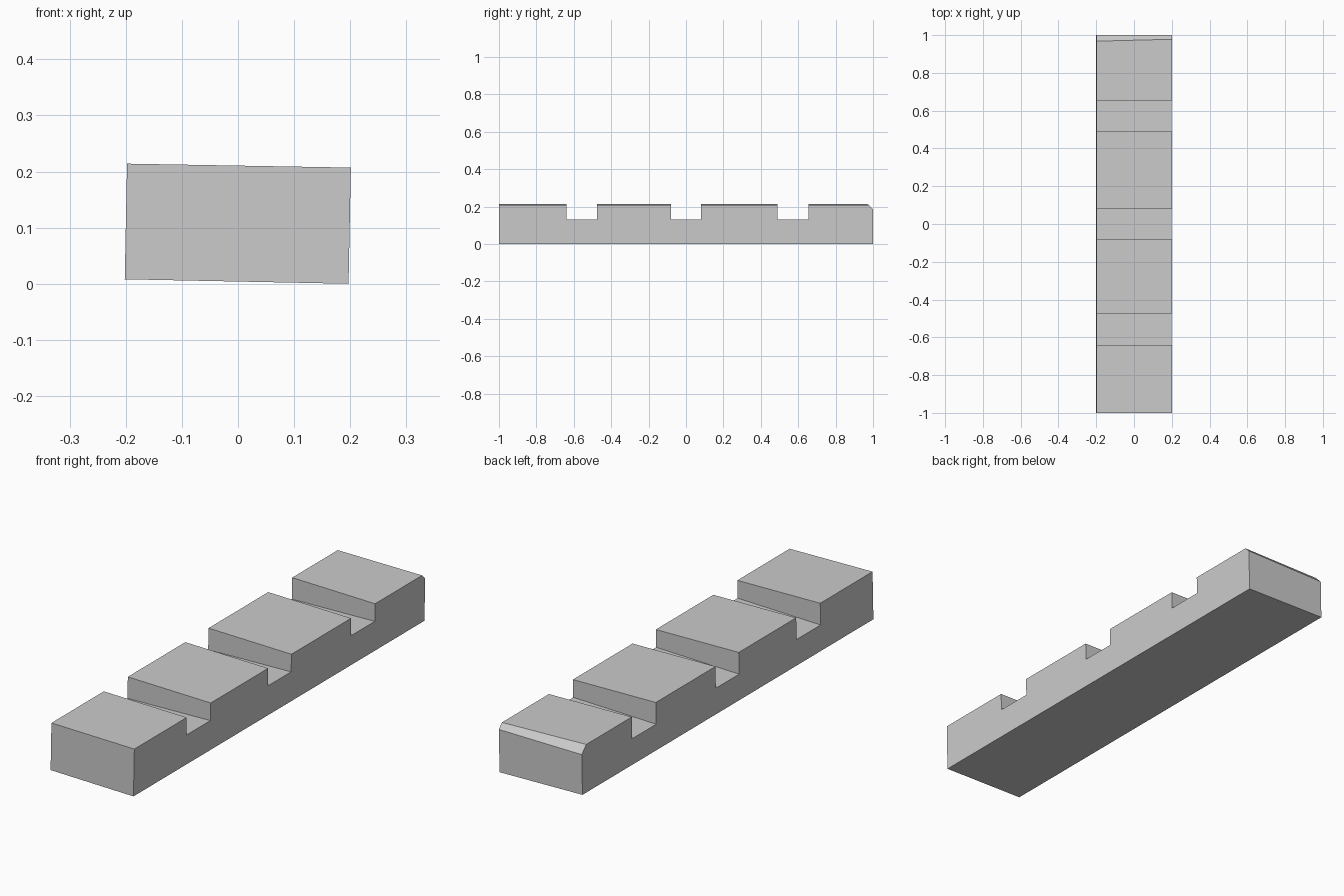
import bpy
import bmesh

cube = bpy.data.objects.get("Cube")
if cube:
    bpy.data.objects.remove(cube, do_unlink=True)

# Plain grey material
grey = bpy.data.materials.new("plain grey")
grey.use_nodes = True
colour = (0.6, 0.6, 0.6, 1)
grey.diffuse_color = colour
grey.node_tree.nodes["Principled BSDF"].inputs["Base Color"].default_value = colour

GROOVES = [(-0.64, -0.475), (-0.08, 0.08), (0.49, 0.655)]


def side_profile(bottom, top, floor, chamfer):
    """Outline in (y, z): flat base, chamfered back edge, three grooves."""
    points = [(-1, bottom), (1, bottom), (1, top - chamfer), (1 - chamfer, top)]
    for start, end in reversed(GROOVES):
        points += [(end, top), (end, floor), (start, floor), (start, top)]
    return points + [(-1, top)]


# Notched beam, rolled slightly about its length
bm = bmesh.new()
sides = []
for x, outline in ((-0.202, side_profile(0.008, 0.214, 0.12, 0.032)),
                   (0.197, side_profile(0.0, 0.207, 0.13, 0.022))):
    sides.append([bm.verts.new((x + 0.02 * z, y, z)) for y, z in outline])
right, left = sides
bm.faces.new(right)
bm.faces.new(left)
count = len(right)
for i in range(count):
    j = (i + 1) % count
    bm.faces.new((right[i], right[j], left[j], left[i]))
bmesh.ops.recalc_face_normals(bm, faces=bm.faces)

mesh = bpy.data.meshes.new("notched_beam")
bm.to_mesh(mesh)
bm.free()
mesh.materials.append(grey)
beam = bpy.data.objects.new("notched_beam", mesh)
bpy.context.collection.objects.link(beam)
